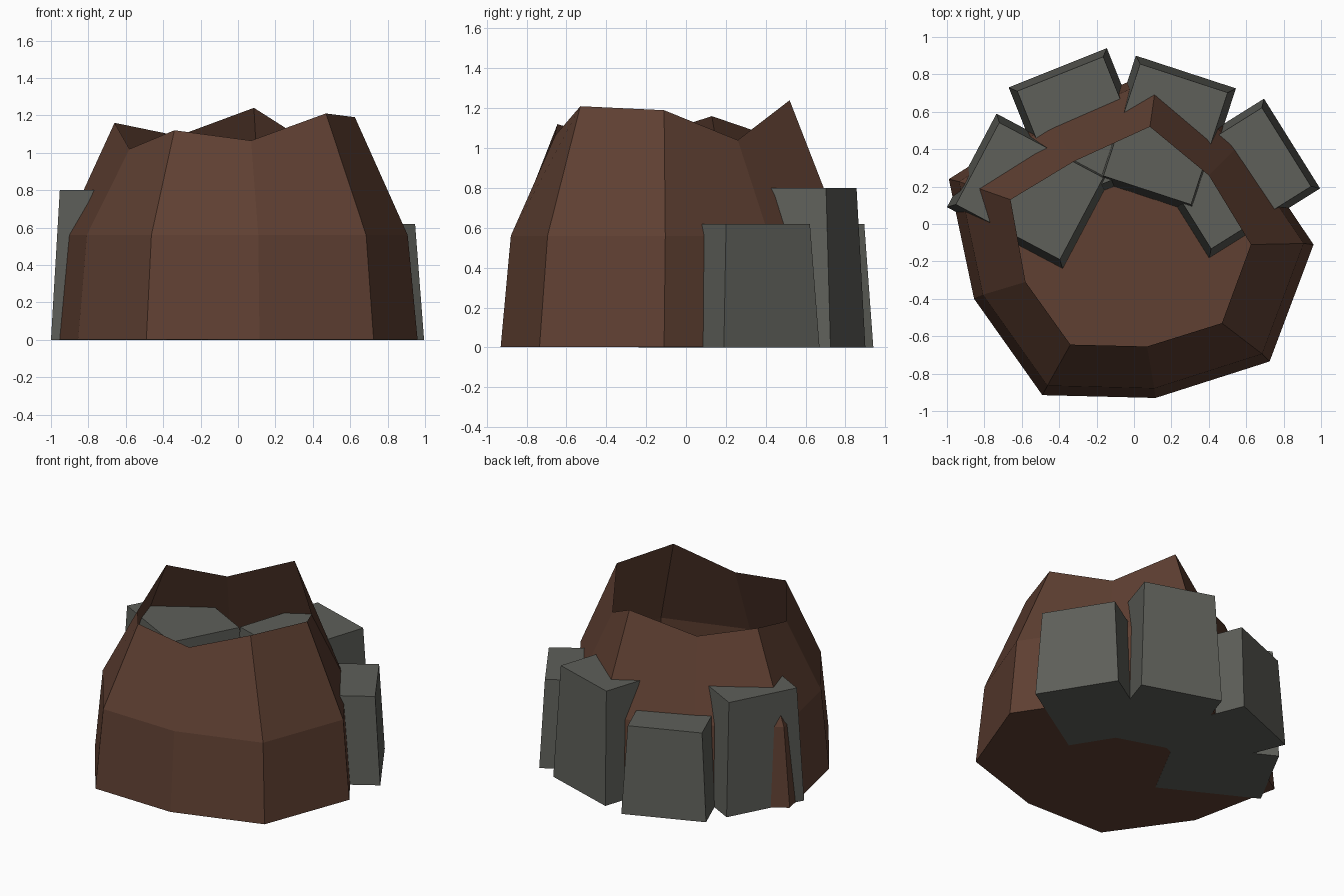
import bpy
import bmesh
from mathutils import Vector

if "Cube" in bpy.data.objects:
    bpy.data.objects.remove(bpy.data.objects["Cube"])


def material(name, rgb):
    m = bpy.data.materials.new(name)
    m.diffuse_color = (*rgb, 1.0)
    m.use_nodes = True
    m.node_tree.nodes["Principled BSDF"].inputs["Base Color"].default_value = m.diffuse_color
    return m


def make_object(name, bm, mat):
    mesh = bpy.data.meshes.new(name)
    bm.to_mesh(mesh)
    bm.free()
    mesh.materials.append(mat)
    ob = bpy.data.objects.new(name, mesh)
    bpy.context.collection.objects.link(ob)
    return ob


brown = material("bark_brown", (0.115, 0.051, 0.032))
grey = material("stone_grey", (0.112, 0.115, 0.101))

# Hollow stump: nine-sided thin shell, open at the top with a jagged rim
base = [(-0.49, -0.915), (0.115, -0.93), (0.725, -0.735), (0.96, -0.11),
        (0.59, 0.44), (0.13, 0.83), (-0.465, 0.57), (-0.99, 0.24),
        (-0.855, -0.40)]
rim = [(-0.34, -0.645, 1.12), (0.07, -0.655, 1.065), (0.47, -0.53, 1.21),
       (0.625, -0.11, 1.19), (0.40, 0.26, 1.04), (0.085, 0.52, 1.24),
       (-0.32, 0.335, 1.09), (-0.66, 0.13, 1.16), (-0.58, -0.31, 1.02)]
bm = bmesh.new()
rings = [[bm.verts.new((x, y, 0.002)) for x, y in base],
         [bm.verts.new((x * 0.945, y * 0.945, 0.56)) for x, y in base],
         [bm.verts.new(p) for p in rim]]
n = len(base)
for low, high in zip(rings, rings[1:]):
    for i in range(n):
        j = (i + 1) % n
        bm.faces.new((low[i], low[j], high[j], high[i]))
bm.faces.new(rings[0][::-1])  # floor
make_object("hollow_stump", bm, brown)


# Stone blocks: tapered boxes laid from the outer base edge inward
def stone_block(name, a, b, height, depth=0.70, inset=0.035):
    a, b = Vector((*a, 0)), Vector((*b, 0))
    along = (b - a).normalized()
    inward = Vector((-along.y, along.x, 0))
    if inward.dot(a + b) > 0:
        inward.negate()
    bm = bmesh.new()
    width = (b - a).length
    low, high = [], []
    for u, v in ((0, 0), (1, 0), (1, 1), (0, 1)):
        low.append(bm.verts.new(a + along * u * width + inward * v * depth))
        tu = inset + u * (width - 2 * inset)
        tv = inset + v * (depth - 2 * inset)
        high.append(bm.verts.new(
            a + along * tu + inward * tv + Vector((0, 0, height))))
    bm.faces.new(low[::-1])
    bm.faces.new(high)
    for i in range(4):
        j = (i + 1) % 4
        bm.faces.new((low[i], low[j], high[j], high[i]))
    bmesh.ops.recalc_face_normals(bm, faces=bm.faces)
    make_object(name, bm, grey)


stone_block("left_block", (-1.0, 0.09), (-0.735, 0.59), 0.80)
stone_block("back_left_block", (-0.67, 0.73), (-0.145, 0.94), 0.62)
stone_block("back_right_block", (0.01, 0.90), (0.545, 0.725), 0.80)
stone_block("right_block", (0.695, 0.67), (0.995, 0.19), 0.62)
